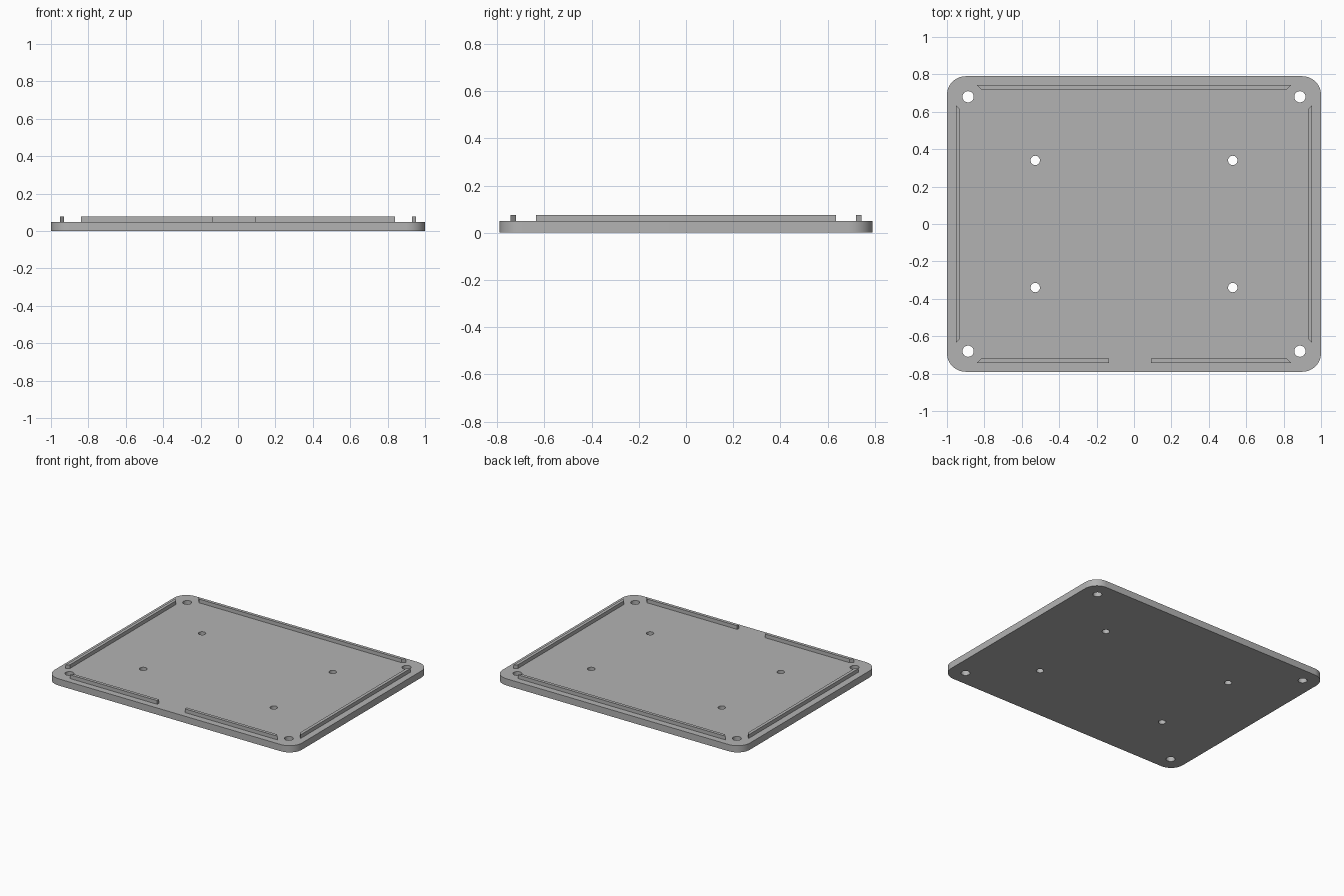
import bpy
import bmesh
from math import cos, sin, pi, radians

cube = bpy.data.objects.get("Cube")
if cube:
    bpy.data.objects.remove(cube, do_unlink=True)

HALF_X, HALF_Y, CORNER = 1.0, 0.79, 0.1
PLATE_TOP, RAIL_TOP = 0.049, 0.076

grey = bpy.data.materials.new("light_grey")
grey.use_nodes = True
colour = (0.45, 0.45, 0.45, 1)
grey.diffuse_color = colour
grey.node_tree.nodes["Principled BSDF"].inputs["Base Color"].default_value = colour


def prism(name, outline, z0, z1):
    """Extrude a flat outline from z0 up to z1."""
    mesh = bpy.data.meshes.new(name)
    bm = bmesh.new()
    base = bm.faces.new([bm.verts.new((x, y, z0)) for x, y in outline])
    top = bmesh.ops.extrude_face_region(bm, geom=[base])["geom"]
    bmesh.ops.translate(bm, vec=(0, 0, z1 - z0),
                        verts=[v for v in top if isinstance(v, bmesh.types.BMVert)])
    bmesh.ops.recalc_face_normals(bm, faces=bm.faces)
    bm.to_mesh(mesh)
    bm.free()
    mesh.materials.append(grey)
    obj = bpy.data.objects.new(name, mesh)
    bpy.context.collection.objects.link(obj)
    return obj


def arc(cx, cy, r, start, sweep, steps):
    return [(cx + r * cos(start + sweep * i / steps),
             cy + r * sin(start + sweep * i / steps)) for i in range(steps + 1)]


# Base plate with rounded corners
outline = []
for i, (sx, sy) in enumerate([(1, 1), (-1, 1), (-1, -1), (1, -1)]):
    outline += arc(sx * (HALF_X - CORNER), sy * (HALF_Y - CORNER), CORNER, i * pi / 2, pi / 2, 12)
plate = prism("base_plate", outline, 0, PLATE_TOP)

# Screw holes: large ones in the corners, small ones further in
for hx, hy, r in [(0.887, 0.68, 0.03), (0.528, 0.34, 0.025)]:
    for sx in (1, -1):
        for sy in (1, -1):
            circle = arc(sx * hx, sy * hy, r, 0, 2 * pi, 32)[:-1]
            cutter = prism("hole_cutter", circle, -0.1, 0.2)
            cutter.hide_render = True
            cut = plate.modifiers.new("hole", "BOOLEAN")
            cut.object, cut.operation, cut.solver = cutter, "DIFFERENCE", "EXACT"
            bpy.context.view_layer.objects.active = plate
            bpy.ops.object.modifier_apply(modifier=cut.name)
            bpy.data.objects.remove(cutter, do_unlink=True)

bpy.ops.object.select_all(action="DESELECT")
plate.select_set(True)
bpy.context.view_layer.objects.active = plate
bpy.ops.object.shade_smooth_by_angle(angle=radians(30))

# Locating rails, mitred towards the corners
OUT_Y, IN_Y, END_X = 0.743, 0.72, 0.84
OUT_X, IN_X, END_Y = 0.952, 0.929, 0.635
MITRE = 0.022
Z0 = PLATE_TOP - 0.004

prism("back_rail", [(-END_X, OUT_Y), (END_X, OUT_Y),
                    (END_X - MITRE, IN_Y), (MITRE - END_X, IN_Y)], Z0, RAIL_TOP)

# Front rails leave an opening between them
for name, s, inner in [("front_left_rail", 1, 0.09), ("front_right_rail", -1, -0.133)]:
    prism(name, [(inner, -OUT_Y), (s * END_X, -OUT_Y),
                 (s * (END_X - MITRE), -IN_Y), (inner, -IN_Y)], Z0, RAIL_TOP)

for name, s in [("left_rail", 1), ("right_rail", -1)]:
    prism(name, [(s * OUT_X, -END_Y), (s * OUT_X, END_Y),
                 (s * IN_X, END_Y - MITRE), (s * IN_X, MITRE - END_Y)], Z0, RAIL_TOP)
